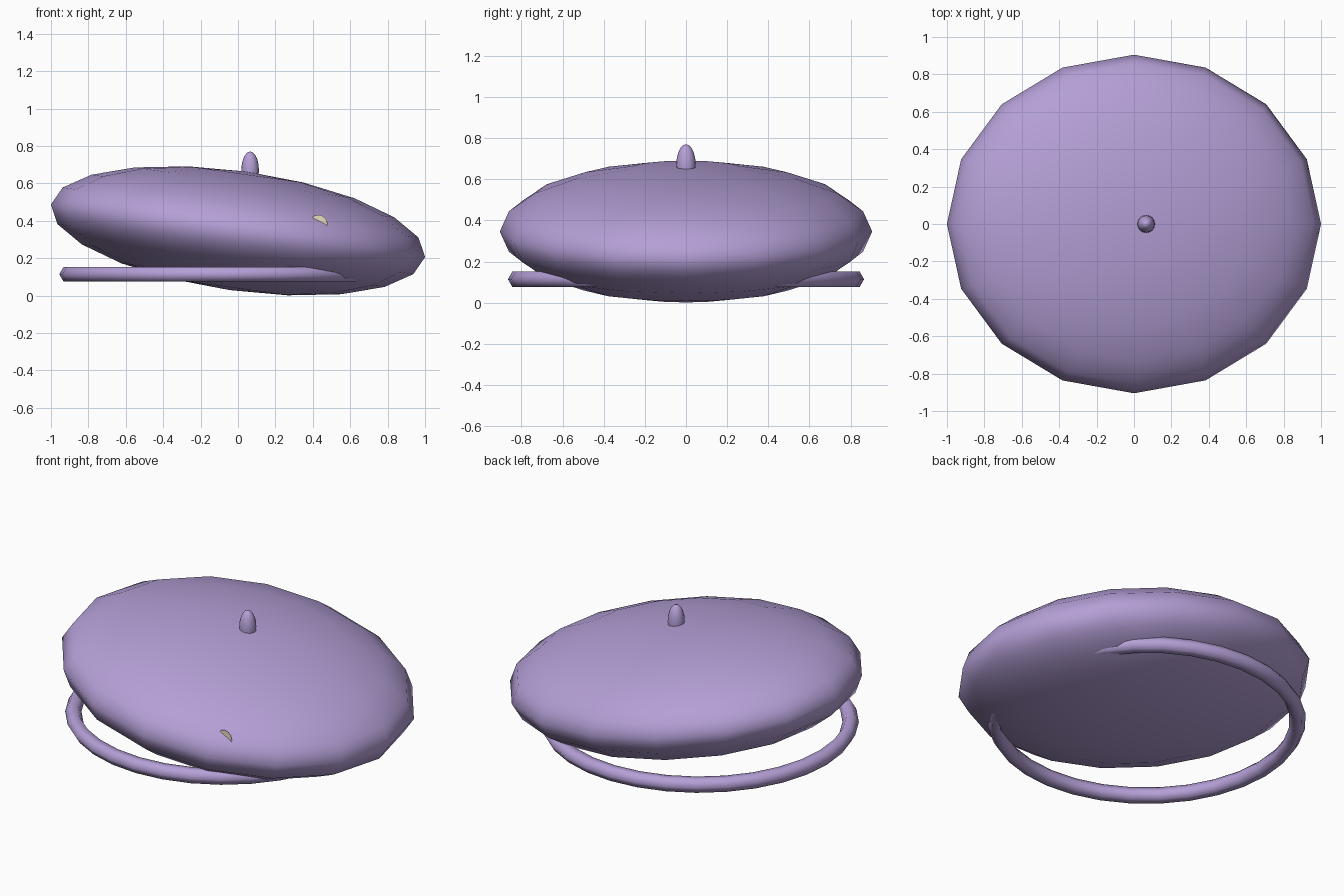
import bpy
from math import radians, pi

if "Cube" in bpy.data.objects:
    bpy.data.objects.remove(bpy.data.objects["Cube"])


def material(name, rgb):
    m = bpy.data.materials.new(name)
    m.diffuse_color = (*rgb, 1)
    m.use_nodes = True
    m.node_tree.nodes["Principled BSDF"].inputs["Base Color"].default_value = m.diffuse_color
    return m


purple = material("purple", (0.46, 0.35, 0.68))
cream = material("cream", (0.80, 0.72, 0.52))


def finish(name, mat, scale=(1, 1, 1), smooth=True):
    ob = bpy.context.object
    ob.name = name
    ob.scale = scale
    ob.data.materials.append(mat)
    if smooth:
        bpy.ops.object.shade_smooth()
    return ob


# Flattened, tilted body
bpy.ops.mesh.primitive_uv_sphere_add(segments=16, ring_count=10, radius=1,
                                     location=(0, 0, 0.346),
                                     rotation=(0, radians(8), 0))
finish("body", purple, (1.01, 0.905, 0.32))

# Level ring under the body, sinking into it on the right
bpy.ops.mesh.primitive_torus_add(major_segments=32, minor_segments=6,
                                 major_radius=0.821, minor_radius=0.0445,
                                 location=(-0.09, 0, 0.114))
finish("lower_ring", purple)

# Small upright knob on top
bpy.ops.mesh.primitive_uv_sphere_add(segments=16, ring_count=10, radius=1,
                                     location=(0.065, 0, 0.67))
finish("top_knob", purple, (0.047, 0.047, 0.1))

# Flat disc, partly buried in the front of the body
bpy.ops.mesh.primitive_circle_add(vertices=12, radius=0.048, fill_type='NGON',
                                  location=(0.43, -0.74, 0.384),
                                  rotation=(pi / 2, 0, 0))
finish("front_spot", cream, smooth=False)
